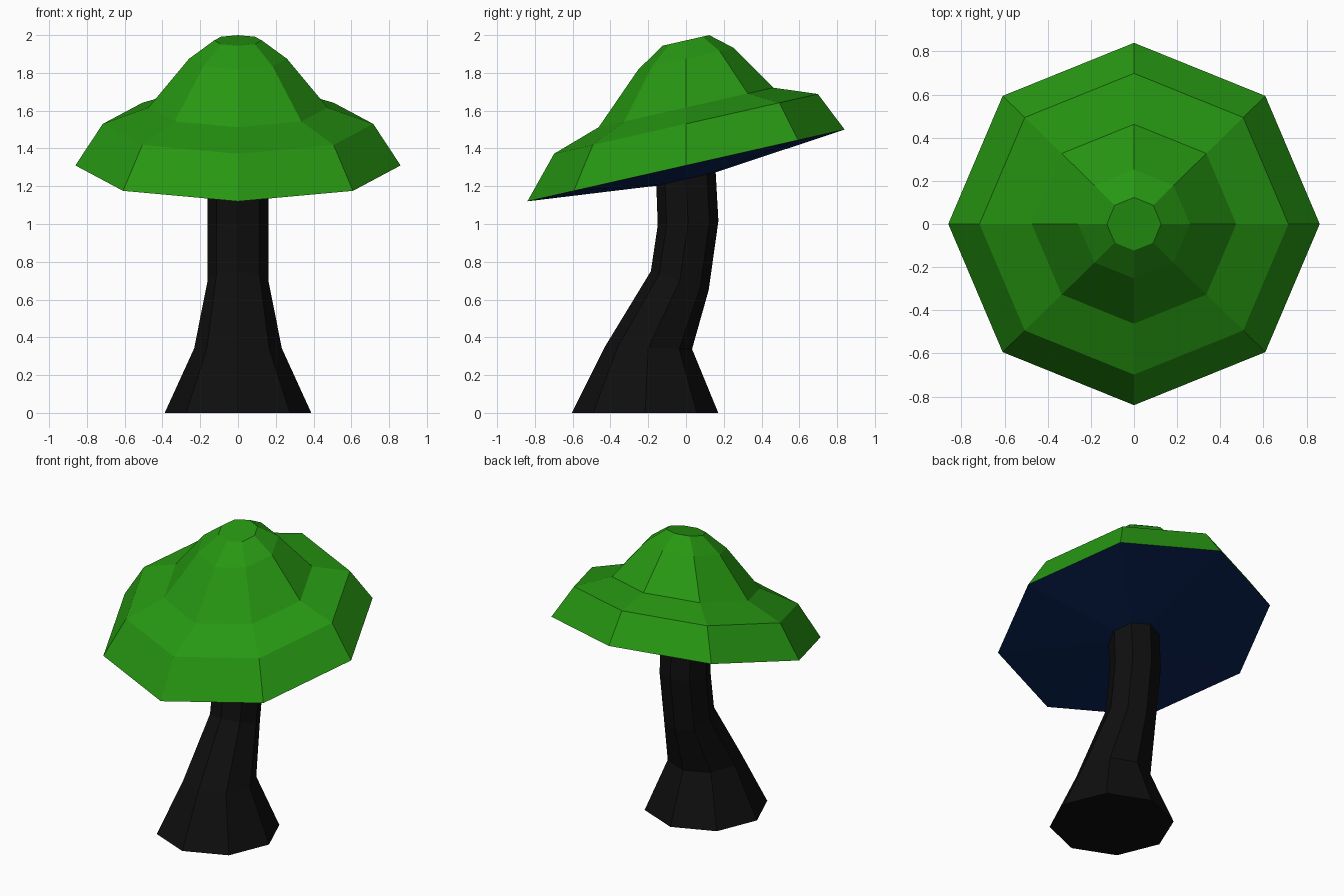
import bpy, bmesh
from math import sin, cos, pi, radians

if "Cube" in bpy.data.objects:
    bpy.data.objects.remove(bpy.data.objects["Cube"])

SIDES = 8


def material(name, rgb):
    m = bpy.data.materials.new(name)
    m.diffuse_color = (*rgb, 1)
    m.use_nodes = True
    m.node_tree.nodes["Principled BSDF"].inputs["Base Color"].default_value = m.diffuse_color
    return m


def loft(name, rings, mat, cap_start=False, cap_end=False):
    """Skin octagonal rings given as (centre y, centre z, radius, tilt in degrees)."""
    bm = bmesh.new()
    loops = []
    for cy, cz, r, tilt in rings:
        t = radians(tilt)
        loop = []
        for i in range(SIDES):
            a = 2 * pi * i / SIDES
            y = r * sin(a)
            loop.append(bm.verts.new((r * cos(a), cy + y * cos(t), cz + y * sin(t))))
        loops.append(loop)
    for lo, hi in zip(loops, loops[1:]):
        for i in range(SIDES):
            j = (i + 1) % SIDES
            bm.faces.new((lo[i], lo[j], hi[j], hi[i]))
    if cap_start:
        bm.faces.new(loops[0][::-1])
    if cap_end:
        bm.faces.new(loops[-1])
    mesh = bpy.data.meshes.new(name)
    bm.to_mesh(mesh)
    bm.free()
    mesh.materials.append(mat)
    obj = bpy.data.objects.new(name, mesh)
    bpy.context.collection.objects.link(obj)
    return obj


green = material("cap_green", (0.02, 0.31, 0.006))
blue = material("gill_blue", (0.003, 0.016, 0.09))
black = material("stem_black", (0.0045, 0.0045, 0.0045))

TILT = 12.75

# Bent stem, flared at the foot
loft("stem", [
    (-0.217, 0.0, 0.388, 0),
    (-0.20, 0.342, 0.232, -1),
    (-0.033, 0.70, 0.161, -18),
    (0.011, 1.005, 0.161, 4),
    (0.0, 1.238, 0.161, TILT),
], black, cap_start=True)

# Tilted cap, from rim to flat crown
loft("cap", [
    (0, z, r, TILT) for z, r in
    ((1.31, 0.861), (1.53, 0.716), (1.617, 0.474), (1.875, 0.259), (1.972, 0.126))
], green, cap_end=True)

# Shallow underside, from stem out to rim
loft("cap_underside", [
    (0, 1.238, 0.161, TILT),
    (0, 1.31, 0.861, TILT),
], blue)
